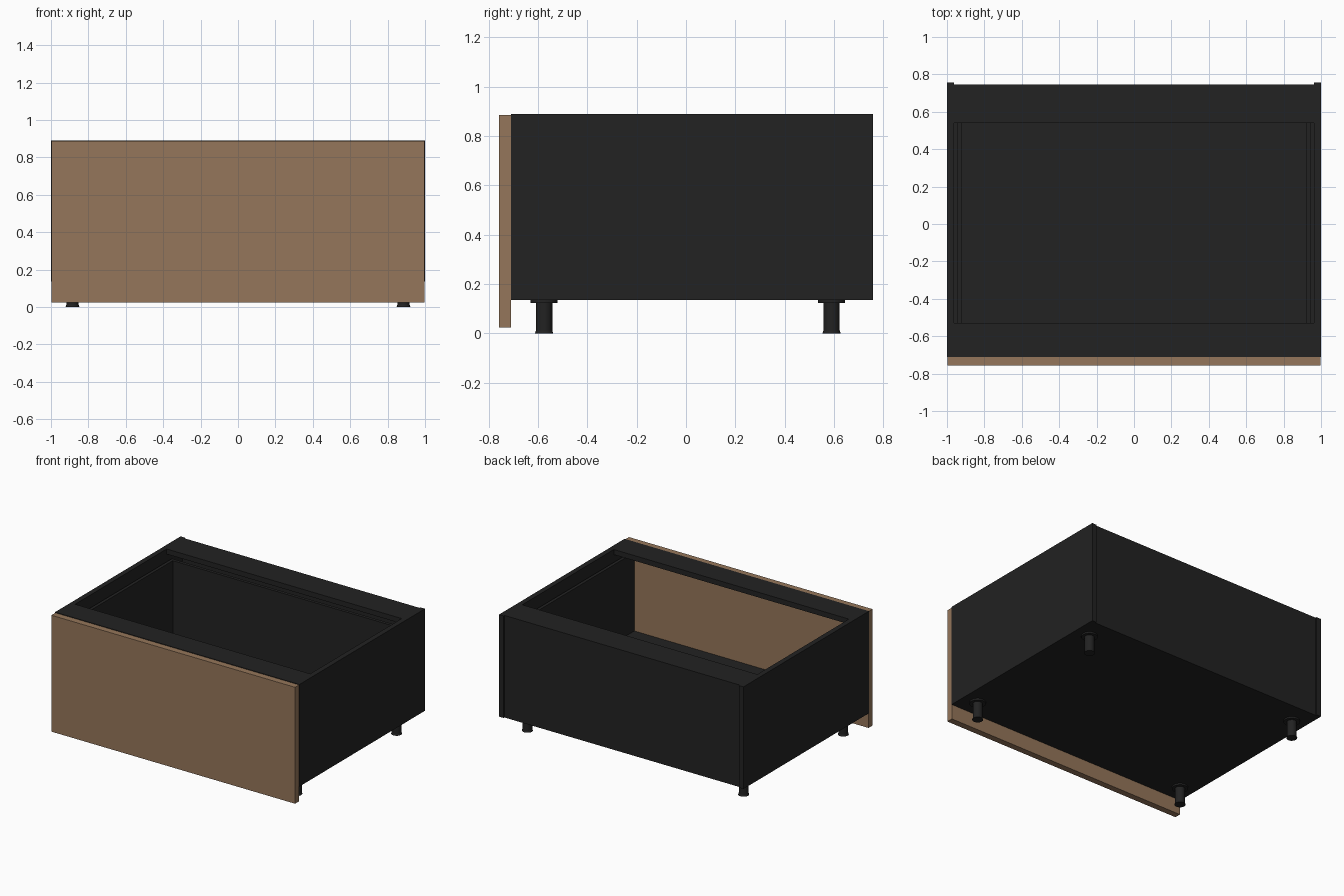
import bpy, bmesh
from mathutils import Matrix

cube = bpy.data.objects.get("Cube")
if cube:
    bpy.data.objects.remove(cube, do_unlink=True)


def material(name, rgb):
    m = bpy.data.materials.new(name)
    m.use_nodes = True
    m.diffuse_color = (*rgb, 1)
    m.node_tree.nodes["Principled BSDF"].inputs["Base Color"].default_value = (*rgb, 1)
    return m


black = material("matt_black", (0.016, 0.016, 0.016))
wood = material("brown_wood", (0.30, 0.182, 0.103))


def finish(name, bm, mat):
    mesh = bpy.data.meshes.new(name)
    bm.to_mesh(mesh)
    bm.free()
    mesh.materials.append(mat)
    obj = bpy.data.objects.new(name, mesh)
    bpy.context.collection.objects.link(obj)
    return obj


def board(name, x, y, z, mat=black):
    """Box between the (low, high) limits on each axis."""
    bm = bmesh.new()
    bmesh.ops.create_cube(bm, size=1)
    for v in bm.verts:
        v.co = [lim[0] if c < 0 else lim[1] for c, lim in zip(v.co, (x, y, z))]
    return finish(name, bm, mat)


def leg(name, x, y):
    """Turned leg: foot, shaft and mounting flange."""
    bm = bmesh.new()
    for r1, r2, z0, z1 in ((0.037, 0.033, 0, 0.012),
                           (0.033, 0.033, 0.012, 0.123),
                           (0.055, 0.055, 0.123, 0.136)):
        bmesh.ops.create_cone(bm, cap_ends=True, segments=24, radius1=r1, radius2=r2,
                              depth=z1 - z0, matrix=Matrix.Translation((x, y, (z0 + z1) / 2)))
    for f in bm.faces:
        f.smooth = abs(f.normal.z) < 0.9
    for e in bm.edges:
        if any(not f.smooth for f in e.link_faces):
            e.smooth = False
    return finish(name, bm, black)


BASE, TOP = 0.135, 0.89
FRONT, BACK = -0.71, 0.757
INNER = 0.962

# Mirrored side parts and legs
for side, s in (("left", 1), ("right", -1)):
    board(side + "_side_panel", sorted((s * INNER, s)), (FRONT, BACK), (BASE, TOP))
    board(side + "_drawer_side", sorted((s * 0.92, s * 0.943)), (FRONT, 0.575), (0.2, 0.81))
    leg(side + "_front_leg", s * 0.885, -0.575)
    leg(side + "_back_leg", s * 0.885, 0.59)

# Carcass
span = (-INNER, INNER)
board("bottom_panel", span, (FRONT, 0.747), (BASE, 0.172))
board("back_panel", span, (0.725, 0.747), (0.172, TOP))
board("front_top_rail", span, (FRONT, -0.53), (0.852, TOP))
board("back_top_rail", span, (0.54, 0.725), (0.852, TOP))

# Drawer
board("drawer_bottom", (-0.92, 0.92), (FRONT, 0.552), (0.2, 0.23))
board("drawer_back", (-0.92, 0.92), (0.552, 0.575), (0.2, 0.81))
board("drawer_front", (-0.997, 0.997), (-0.757, FRONT), (0.025, 0.886), wood)
